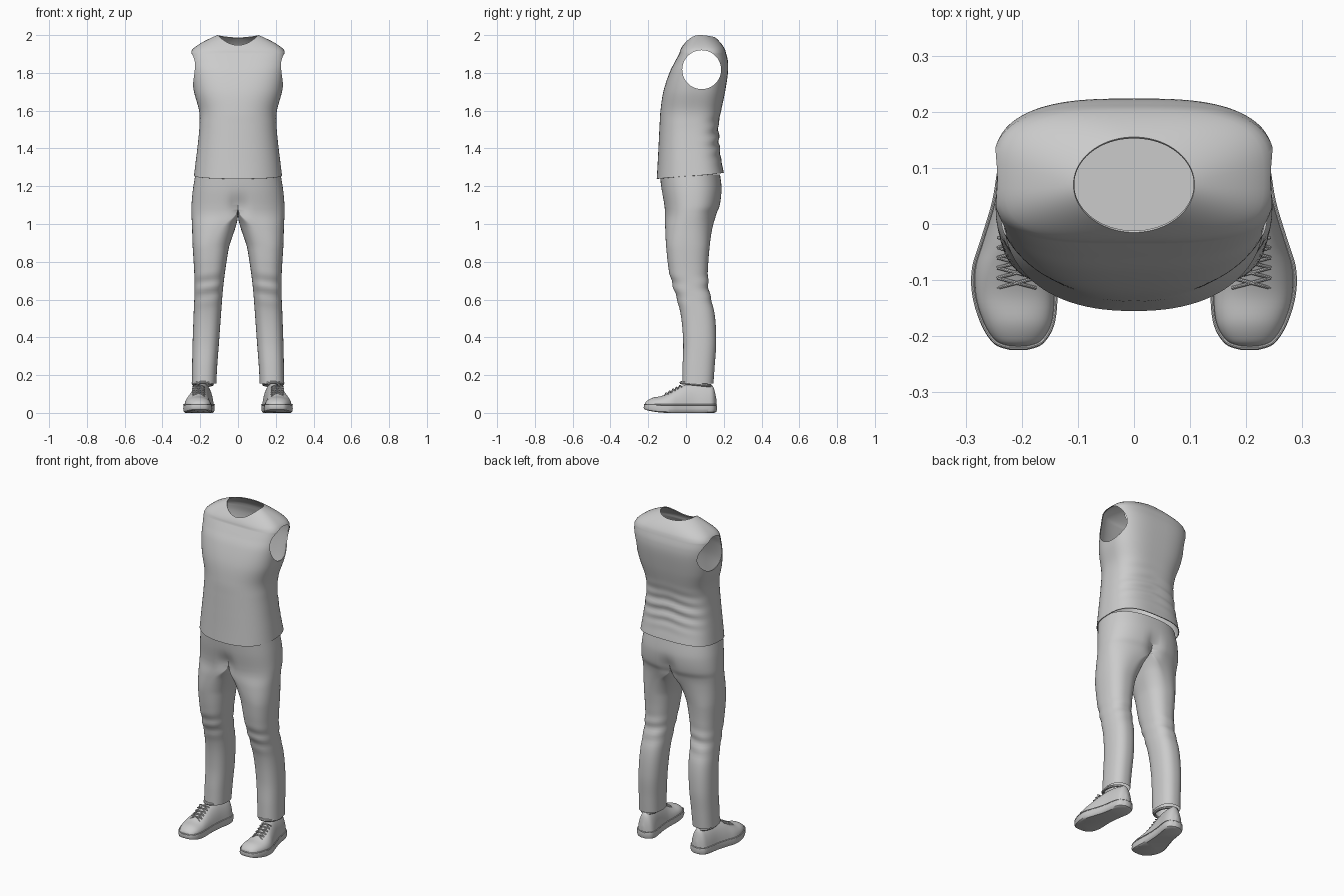
import bpy, bmesh
from math import sin, cos, pi, exp, copysign

cube = bpy.data.objects.get("Cube")
if cube:
    bpy.data.objects.remove(cube)

grey = bpy.data.materials.new("plain grey")
grey.use_nodes = True
colour = (0.6, 0.6, 0.6, 1)
grey.diffuse_color = colour
grey.node_tree.nodes["Principled BSDF"].inputs["Base Color"].default_value = colour


def smooth_rows(table, steps):
    """Catmull-Rom interpolation between the rows of a table."""
    rows = []
    last = len(table) - 1
    for i in range(last):
        quad = [table[max(0, min(last, i + k))] for k in (-1, 0, 1, 2)]
        for j in range(steps):
            t = j / steps
            rows.append([b + t * (c - a + t * (2*a - 5*b + 4*c - d + t * (3*b - a - 3*c + d))) / 2
                         for a, b, c, d in zip(*quad)])
    rows.append(list(table[-1]))
    return rows


def power(value, p):
    return copysign(abs(value) ** (2 / p), value)


def loft(name, rings, cap_first=False, cap_last=False, cut_centre=False):
    """Skin a list of closed rings of points."""
    bm = bmesh.new()
    loops = [[bm.verts.new(p) for p in ring] for ring in rings]
    n = len(loops[0])
    for low, high in zip(loops, loops[1:]):
        for i in range(n):
            k = (i + 1) % n
            bm.faces.new((low[i], low[k], high[k], high[i]))
    if cap_first:
        bm.faces.new(loops[0])
    if cap_last:
        bm.faces.new(loops[-1])
    bmesh.ops.recalc_face_normals(bm, faces=bm.faces)
    if cut_centre:
        middle = [f for f in bm.faces if all(abs(v.co.x) < 1e-4 for v in f.verts)]
        bmesh.ops.delete(bm, geom=middle, context='FACES')
    mesh = bpy.data.meshes.new(name)
    bm.to_mesh(mesh)
    bm.free()
    obj = bpy.data.objects.new(name, mesh)
    bpy.context.collection.objects.link(obj)
    mesh.materials.append(grey)
    return obj


def finish(draft, angle=0.7):
    """Replace a draft by its final mesh, smooth with sharp creases."""
    bpy.context.view_layer.update()
    graph = bpy.context.evaluated_depsgraph_get()
    mesh = bpy.data.meshes.new_from_object(draft.evaluated_get(graph))
    name = draft.name
    bpy.data.objects.remove(draft)
    obj = bpy.data.objects.new(name, mesh)
    bpy.context.collection.objects.link(obj)
    bpy.ops.object.select_all(action='DESELECT')
    obj.select_set(True)
    bpy.context.view_layer.objects.active = obj
    bpy.ops.object.shade_smooth_by_angle(angle=angle)


def mirrored(obj):
    mod = obj.modifiers.new("mirror", 'MIRROR')
    mod.use_mirror_merge = True
    mod.merge_threshold = 0.0005
    return obj


def angles(n):
    return [2 * pi * i / n for i in range(n)]


# Shirt body: height, half width, front, back, squareness
shirt_table = [
    (1.255, .233, -.155, .2, 2.3), (1.33, .224, -.15, .187, 2.3),
    (1.42, .213, -.145, .176, 2.3), (1.52, .204, -.14, .172, 2.3),
    (1.6, .206, -.135, .186, 2.3), (1.7, .233, -.12, .207, 2.5),
    (1.8, .247, -.088, .222, 2.9), (1.86, .252, -.058, .222, 3.2),
    (1.905, .252, -.034, .212, 3.5)]
rings = []
for z, half, front, back, square in smooth_rows(shirt_table, 8):
    ring = []
    mid, depth = (front + back) / 2, (back - front) / 2
    for a in angles(96):
        p = 3 if sin(a) > 0 else square
        x, y = half * power(cos(a), p), mid + depth * power(sin(a), p)
        # soft folds across the lower back
        fold = exp(-((z - 1.45) / .09) ** 2) * max(0, sin(a))
        y += .005 * fold * sin(95 * z + 14 * abs(x))
        hem = .016 * sin(a) * max(0, (1.4 - z) / .145)
        ring.append((x, y, z + hem))
    rings.append(ring)

# Shoulders run from the last body ring in to the neckline
outer = rings[-1]
for step in range(1, 15):
    s = step / 14
    ring = []
    for a, (x, y, z) in zip(angles(96), outer):
        neck_z = 2.0 - (.053 if sin(a) < 0 else .012) * sin(a) ** 2
        rise = s ** .62
        ring.append((x + s * (.108 * cos(a) - x),
                     y + s * (.07 + .085 * sin(a) - y),
                     z + rise * (neck_z - z)))
    rings.append(ring)
shirt = loft("shirt", rings)
shell = shirt.modifiers.new("cloth", 'SOLIDIFY')
shell.thickness = .004

# Armholes
cutter = loft("armhole_cutter", [[(x, .083 + .103 * cos(a), 1.817 + .103 * sin(a))
                                  for a in angles(64)] for x in (-.5, .5)], True, True)
cutter.hide_render = True
hole = shirt.modifiers.new("armholes", 'BOOLEAN')
hole.operation = 'DIFFERENCE'
hole.solver = 'EXACT'
hole.object = cutter
finish(shirt)
bpy.data.objects.remove(cutter)

# Trousers, one side: height, inner x, outer x, front, back, how far joined
leg_table = [
    (1.262, 0, .226, -.138, .18, 1), (1.18, 0, .239, -.13, .19, 1),
    (1.1, 0, .246, -.118, .182, 1), (1.05, .002, .246, -.113, .162, .9),
    (.98, .02, .243, -.11, .14, .3), (.88, .047, .24, -.105, .125, 0),
    (.75, .068, .232, -.09, .116, 0), (.65, .08, .23, -.062, .122, 0),
    (.52, .09, .235, -.028, .152, 0), (.38, .1, .24, -.015, .16, 0),
    (.25, .11, .243, -.018, .152, 0), (.155, .115, .245, -.02, .145, 0)]
rings = []
for z, inner, out, front, back, joined in smooth_rows(leg_table, 8):
    joined = max(0, min(1, joined))
    ring = []
    for a in angles(64):
        c, s = power(cos(a), 2.4), power(sin(a), 2.4)
        if abs(cos(a)) < 1e-6:
            c = 0
        oval = (inner + out) / 2 + (out - inner) / 2 * c
        x = joined * out * max(c, 0) + (1 - joined) * oval
        y = (front + back) / 2 + (back - front) / 2 * s
        # seat crease, fly hollow and knee folds
        crease = exp(-((z - 1.09) / .06) ** 2) * exp(-(x / .035) ** 2)
        y -= .025 * crease * s
        y += .004 * exp(-((z - .66) / .07) ** 2) * sin(80 * z + 12 * x)
        ring.append((max(x, 0), y, z))
    rings.append(ring)
finish(mirrored(loft("trousers", rings, cap_first=True, cut_centre=True)))

# Shoes: along y, centre x, half width, height of the upper
shoe_table = [
    (-.222, .206, .016, .045), (-.212, .206, .042, .062), (-.18, .207, .063, .08),
    (-.13, .212, .074, .09), (-.08, .213, .074, .112), (-.03, .206, .066, .14),
    (.04, .193, .058, .158), (.11, .182, .057, .155), (.145, .18, .046, .14),
    (.163, .18, .014, .075)]
shoe = smooth_rows(shoe_table, 5)


def sole_ring(grow, height, lift):
    """Outline of the foot at one height, with a raised toe."""
    def point(y, x):
        toe = max(0, (-.1 - y) / .12) ** 2
        return (x, -.03 + (y + .03) * (1 + (grow - 1) * .6), height + lift * toe)
    return ([point(y, c + w * grow) for y, c, w, h in shoe]
            + [point(y, c - w * grow) for y, c, w, h in reversed(shoe)])


sole = loft("shoe_soles", [sole_ring(.88, 0, .014), sole_ring(.98, .006, .012),
                           sole_ring(1.02, .022, .006), sole_ring(1, .04, .002),
                           sole_ring(.94, .042, .002)], True, True)
finish(mirrored(sole))

rings = []
for y, c, w, h in shoe:
    ring = []
    for i in range(25):
        a = pi * i / 24
        up = max(0, sin(a)) ** .75
        narrow = 1 - .22 * up * max(0, min(1, (y + .15) / .1))
        ring.append((c + .95 * w * narrow * cos(a), y * .985, .034 + (h - .034) * up))
    rings.append(ring)
finish(mirrored(loft("shoe_uppers", rings, True, True)), 1.0)


def cord(name, paths, radius, cyclic=False):
    """Thin tubes along point paths, copied to the other foot."""
    curve = bpy.data.curves.new(name, 'CURVE')
    curve.dimensions = '3D'
    curve.bevel_depth = radius
    curve.bevel_resolution = 2
    for path in paths:
        spline = curve.splines.new('POLY')
        spline.points.add(len(path) - 1)
        spline.use_cyclic_u = cyclic
        for pt, co in zip(spline.points, path):
            pt.co = (*co, 1)
    curve.materials.append(grey)
    obj = bpy.data.objects.new(name, curve)
    bpy.context.collection.objects.link(obj)
    finish(mirrored(obj))


# Crossed laces over the instep, and the ankle collar
laces = []
for row in range(5):
    y = -.105 + .018 * row
    for side in (-1, 1):
        laces.append([(.209 + side * .034 * u, y + .009 * u,
                       .106 + .55 * (y + .105 + .009 * u) - .014 * u * u)
                      for u in (-1, -.5, 0, .5, 1)])
cord("shoe_laces", laces, .003)
cord("shoe_collars", [[(.186 + .05 * cos(a), .052 + .078 * sin(a), .152 - .008 * sin(a))
                       for a in angles(32)]], .008, True)
# Seam line above each sole
cord("shoe_seams", [sole_ring(.985, .043, .002)], .003, True)
